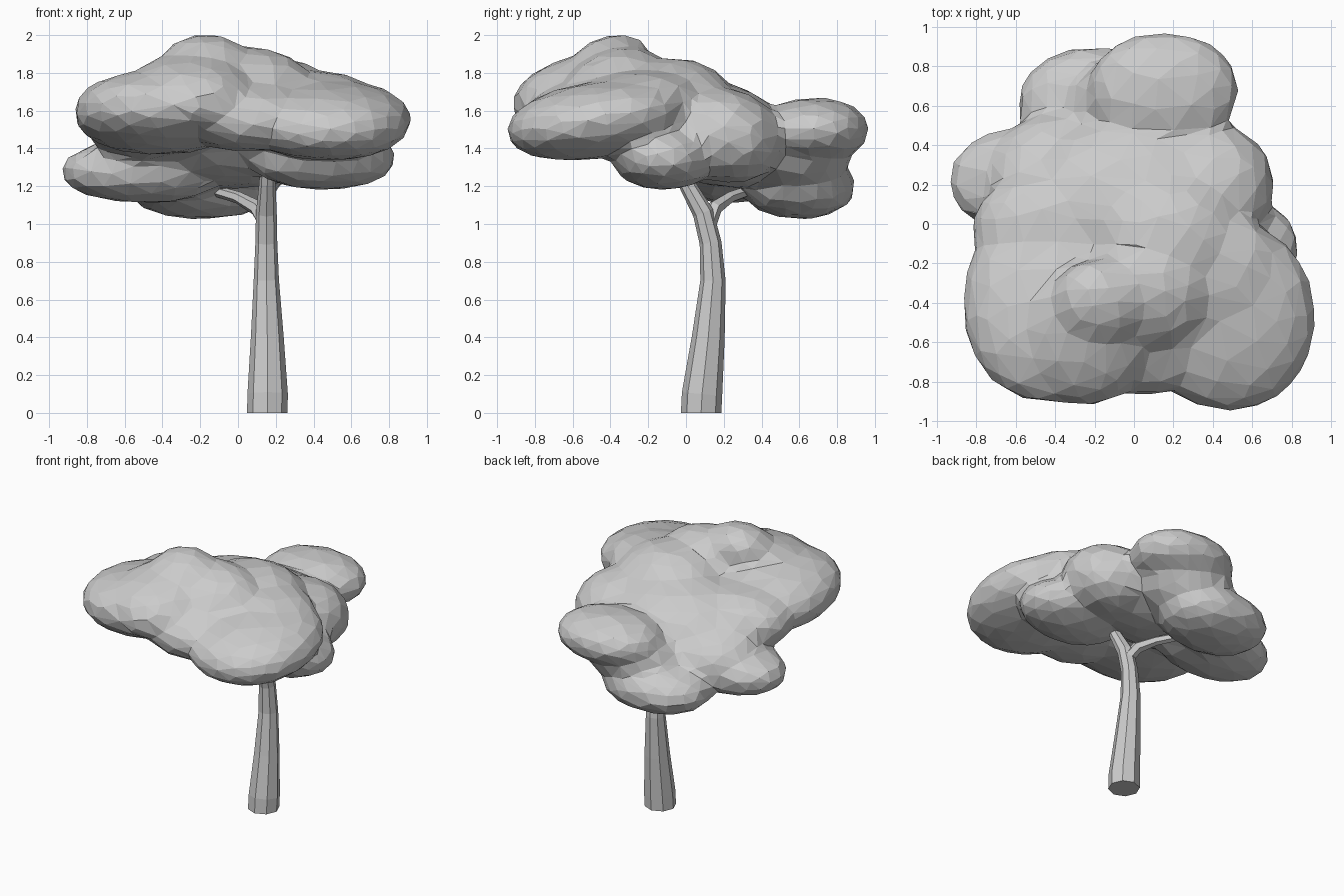
import bpy
import bmesh
from mathutils import Vector

cube = bpy.data.objects.get("Cube")
if cube:
    bpy.data.objects.remove(cube)

# One plain grey for the whole tree
grey = bpy.data.materials.new("plain_grey")
grey.use_nodes = True
colour = (0.6, 0.6, 0.6, 1)
grey.diffuse_color = colour
grey.node_tree.nodes["Principled BSDF"].inputs["Base Color"].default_value = colour


def make_object(name, bm):
    mesh = bpy.data.meshes.new(name)
    bmesh.ops.recalc_face_normals(bm, faces=bm.faces)
    bm.to_mesh(mesh)
    bm.free()
    mesh.materials.append(grey)
    obj = bpy.data.objects.new(name, mesh)
    bpy.context.collection.objects.link(obj)
    return obj


def add_puff(bm, centre, radii, slope=0, power=2.15):
    """Slightly boxy ellipsoid, rising towards the back by slope."""
    made = bmesh.ops.create_icosphere(bm, subdivisions=3, radius=1)
    for v in made["verts"]:
        d = v.co.normalized()
        d /= sum(abs(c) ** power for c in d) ** (1 / power)
        offset = Vector(r * k for r, k in zip(radii, d))
        offset.z += slope * offset.y
        v.co = Vector(centre) + offset


def limb(name, path, sides):
    """Tapered tube through (x, y, z, radius) stations."""
    bm = bmesh.new()
    points = [Vector(p[:3]) for p in path]
    rings = []
    for i, p in enumerate(points):
        along = points[min(i + 1, len(points) - 1)] - points[max(i - 1, 0)]
        if i == 0:
            along = Vector((0, 0, 1))
        made = bmesh.ops.create_circle(bm, segments=sides, radius=path[i][3])
        turn = Vector((0, 0, 1)).rotation_difference(along.normalized())
        for v in made["verts"]:
            v.co = turn @ v.co + p
        rings.append(made["verts"])
    for low, high in zip(rings, rings[1:]):
        for k in range(sides):
            n = (k + 1) % sides
            bm.faces.new((low[k], low[n], high[n], high[k]))
    bm.faces.new(rings[0])
    bm.faces.new(rings[-1])
    return make_object(name, bm)


# Trunk leaning back, then bending forward into the leaves
limb("trunk", [
    (.155, .08, 0, .107), (.157, .085, .1, .107), (.155, .118, .4, .087),
    (.15, .143, .7, .067), (.15, .13, .9, .058), (.15, .09, 1.06, .055),
    (.155, 0, 1.22, .043), (.16, -.08, 1.4, .04)], 8)

# Side branch reaching to the rear lobe
limb("side_branch", [
    (.15, .115, 1.0, .05), (.1, .15, 1.085, .042),
    (0, .23, 1.14, .032), (-.2, .4, 1.2, .027)], 6)

# Leaf lobes: centre, radii and slope
lobes = [
    ((-.42, -.41, 1.59), (.45, .5, .22), -.08),   # front, right side
    ((-.25, -.58, 1.7), (.33, .34, .19), .2),     # front slope
    ((-.17, -.4, 1.82), (.25, .22, .18), .15),    # crown
    ((.03, -.38, 1.73), (.35, .27, .2), .2),      # crown's left shoulder
    ((.48, -.47, 1.55), (.44, .48, .205), .12),   # front, left side
    ((.05, -.5, 1.58), (.38, .37, .19), .1),      # bridge between front lobes
    ((.36, -.28, 1.63), (.4, .36, .18), .1),      # left shoulder
    ((.17, -.08, 1.62), (.38, .34, .26), 0),      # centre front
    ((.45, -.12, 1.35), (.39, .27, .17), 0),      # low left
    ((0, .15, 1.48), (.56, .4, .28), -.15),       # centre
    ((.37, .2, 1.47), (.34, .31, .25), -.1),      # left rear
    ((-.42, -.03, 1.54), (.4, .3, .2), 0),        # right middle
    ((-.33, .25, 1.4), (.4, .32, .2), -.2),       # right slope
    ((-.5, .22, 1.28), (.44, .28, .17), 0),       # low right
    ((-.19, .6, 1.2), (.4, .3, .175), 0),         # low rear
    ((.02, .57, 1.37), (.34, .3, .19), 0),        # bridge between rear lobes
    ((.15, .68, 1.5), (.38, .29, .17), 0),        # high rear
]
bm = bmesh.new()
for centre, radii, slope in lobes:
    add_puff(bm, centre, radii, slope)
canopy = make_object("canopy", bm)

# Fuse the lobes into one faceted skin
fuse = canopy.modifiers.new("fuse", "REMESH")
fuse.mode = "VOXEL"
fuse.voxel_size = 0.035
soften = canopy.modifiers.new("soften", "SMOOTH")
soften.factor = 0.5
soften.iterations = 6
facet = canopy.modifiers.new("facet", "DECIMATE")
facet.ratio = 0.075
